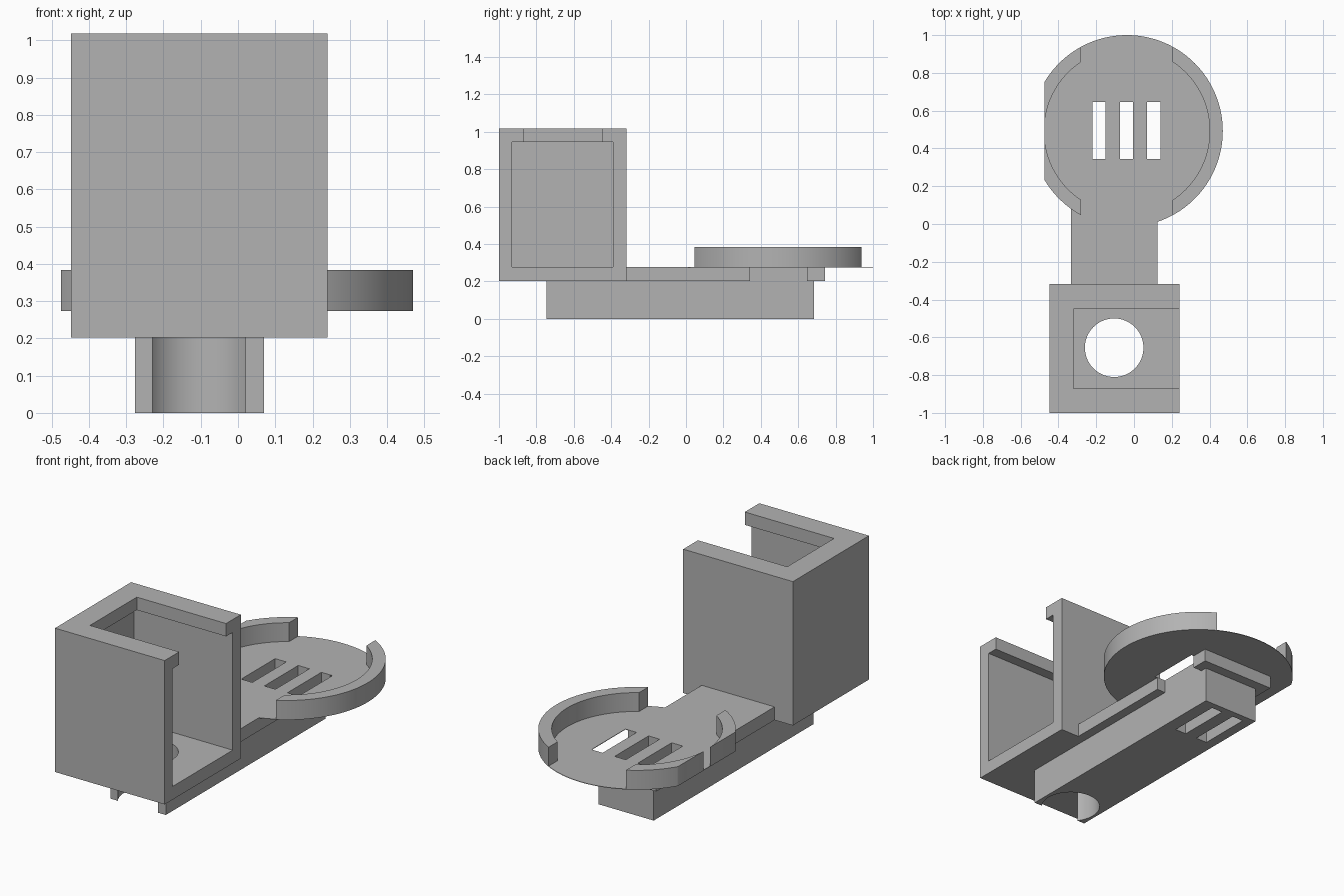
import bpy, bmesh, math

old = bpy.data.objects.get("Cube")
if old:
    bpy.data.objects.remove(old, do_unlink=True)

grey = bpy.data.materials.new("plain grey")
grey.use_nodes = True
colour = (0.45, 0.45, 0.45, 1)
grey.diffuse_color = colour
grey.node_tree.nodes["Principled BSDF"].inputs["Base Color"].default_value = colour


def make_object(name, bm):
    bmesh.ops.recalc_face_normals(bm, faces=bm.faces)
    mesh = bpy.data.meshes.new(name)
    bm.to_mesh(mesh)
    bm.free()
    mesh.materials.append(grey)
    obj = bpy.data.objects.new(name, mesh)
    bpy.context.collection.objects.link(obj)
    return obj


def box(name, x, y, z):
    """Box from a low and high limit on each axis."""
    bm = bmesh.new()
    bmesh.ops.create_cube(bm, size=1)
    for v in bm.verts:
        v.co = [lim[1] if c > 0 else lim[0] for c, lim in zip(v.co, (x, y, z))]
    return make_object(name, bm)


def cylinder(name, centre, radius, z, sides=128):
    bm = bmesh.new()
    bmesh.ops.create_cone(bm, cap_ends=True, segments=sides, radius1=radius,
                          radius2=radius, depth=z[1] - z[0])
    bmesh.ops.translate(bm, verts=bm.verts,
                        vec=(centre[0], centre[1], sum(z) / 2))
    return make_object(name, bm)


def cut(obj, *cutters):
    for cutter in cutters:
        mod = obj.modifiers.new("cut", 'BOOLEAN')
        mod.operation = 'DIFFERENCE'
        mod.solver = 'EXACT'
        mod.object = cutter
        bpy.context.view_layer.objects.active = obj
        bpy.ops.object.modifier_apply(modifier=mod.name)


FLOOR, TOP = 0.277, 1.018          # shared floor level and holder top
DISC = (-0.0375, 0.4925)           # centre of the round tray
RADIUS = 0.5075
LEFT = -0.475                      # flat side of the tray

# Helpers used as cutters
hole = cylinder("hole_cutter", (-0.105, -0.655), 0.155, (-0.1, 0.5), 96)
slots = [box("slot_cutter", (x, x + 0.07), (0.343, 0.647), (-0.1, 0.33))
         for x in (-0.22, -0.075, 0.07)]
cavity = box("cavity_cutter", (-0.38, 0.5), (-0.93, -0.39), (FLOOR, 0.945))
mouth = box("mouth_cutter", (-0.32, 0.5), (-0.87, -0.45), (0.9, 1.2))
flat_side = box("flat_cutter", (-1, LEFT), (-0.2, 1.2), (0, 0.6))
core = cylinder("core_cutter", DISC, 0.4385, (0.1, 0.6))
gap = box("gap_cutter", (DISC[0] - 0.2425, DISC[0] + 0.2425),
          (-0.2, 1.2), (0.1, 0.6))

# Box holder, open on one side with an inward lip at the top
holder = box("holder", (-0.448, 0.24), (-1, -0.318), (0.202, TOP))
cut(holder, cavity, mouth, hole)

# Long foot under everything
foot = box("foot", (-0.277, 0.07), (-0.747, 0.685), (0, 0.202))
cut(foot, hole, *slots[:2])

# Flat neck joining holder and tray
neck = box("neck", (-0.333, 0.124), (-0.318, 0.743), (0.202, FLOOR))
cut(neck, *slots)

# Thin tray floor
tray = cylinder("tray_floor", DISC, RADIUS, (0.274, FLOOR))
cut(tray, flat_side, *slots)

# Two rim arcs around the tray
rim = cylinder("tray_rim", DISC, RADIUS, (0.274, 0.384))
cut(rim, core, gap, flat_side)

for cutter in [hole, cavity, mouth, flat_side, core, gap, *slots]:
    bpy.data.objects.remove(cutter, do_unlink=True)

# Smooth the round walls, keep the edges sharp
bpy.ops.object.select_all(action='DESELECT')
for part in (holder, foot, neck, tray, rim):
    part.select_set(True)
    bpy.context.view_layer.objects.active = part
bpy.ops.object.shade_smooth_by_angle(angle=math.radians(30))
